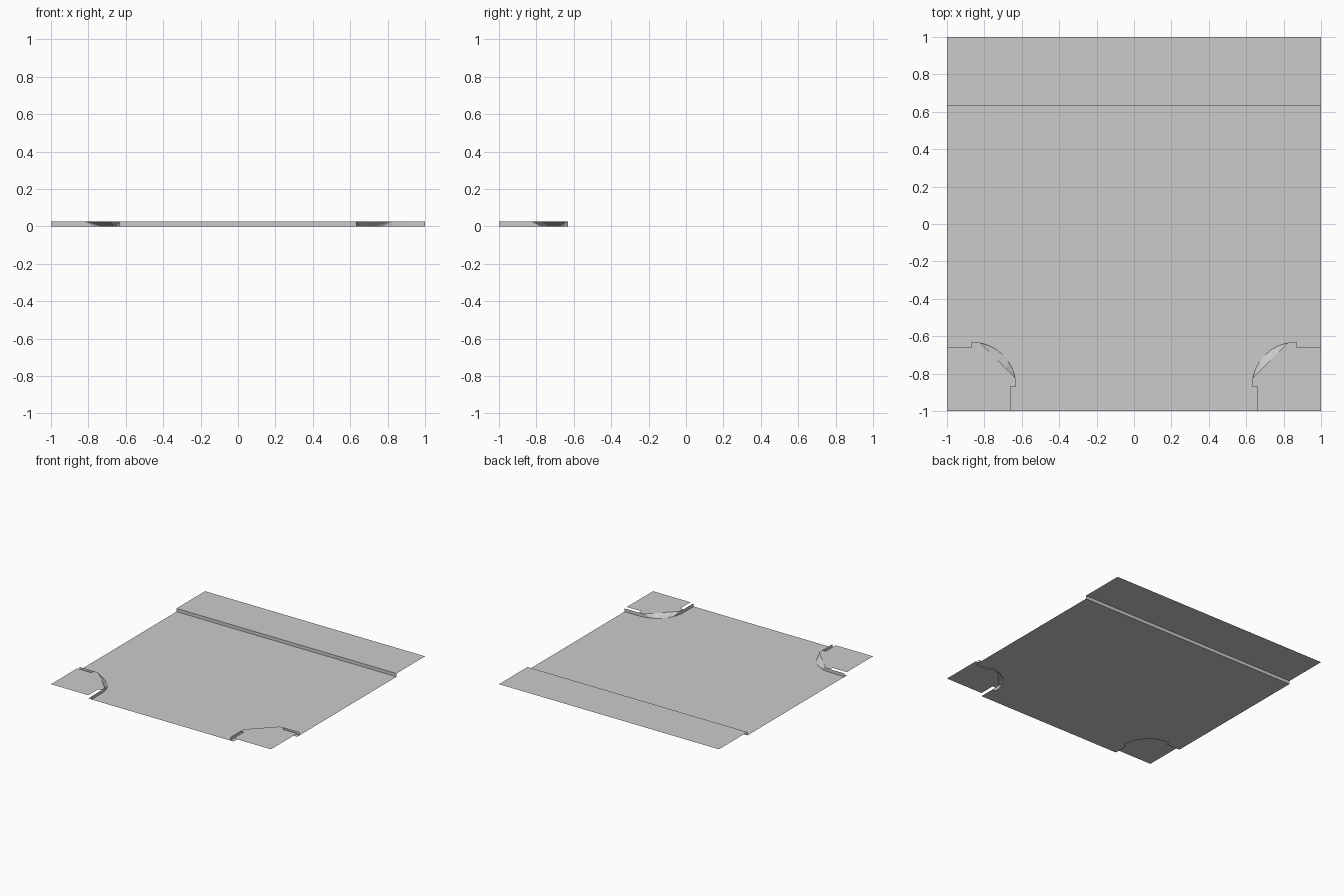
import bpy, math
from mathutils import Vector

if "Cube" in bpy.data.objects:
    bpy.data.objects.remove(bpy.data.objects["Cube"])

H = 0.027            # kerb height
C, R = 0.87, 0.24    # corner arc centre and radius
E, K = 0.66, 0.63    # pavement edge and kerb line

grey = bpy.data.materials.new("concrete_grey")
grey.diffuse_color = (0.6, 0.6, 0.6, 1)
grey.use_nodes = True
grey.node_tree.nodes["Principled BSDF"].inputs["Base Color"].default_value = grey.diffuse_color


def build(name, polys, facing):
    """Open sheet object; every polygon is turned to look along 'facing'."""
    verts, faces, index = [], [], {}
    for poly in polys:
        n = Vector((0, 0, 0))
        for i, p in enumerate(poly):
            n += Vector(p).cross(Vector(poly[(i + 1) % len(poly)]))
        if n.dot(Vector(facing)) < 0:
            poly = poly[::-1]
        face = []
        for p in poly:
            key = tuple(round(c, 5) for c in p)
            if key not in index:
                index[key] = len(verts)
                verts.append(key)
            face.append(index[key])
        faces.append(face)
    me = bpy.data.meshes.new(name)
    me.from_pydata(verts, [], faces)
    me.materials.append(grey)
    ob = bpy.data.objects.new(name, me)
    bpy.context.collection.objects.link(ob)
    return ob


def arc(deg, z, s):
    a = math.radians(deg)
    return (s * (C - R * math.cos(a)), -C + R * math.sin(a), z)


LOW = [24, 34.5, 45, 55.5, 66]    # arc angles where the kerb is dropped


def corner_edge(s):
    """Road outline round one front corner, from the side edge to the front edge."""
    pts = [(s, -E, 0), (s * C, -E, 0)]
    pts += [arc(d, 0, s) for d in [90, 79] + LOW[::-1] + [11, 0]]
    return pts + [(s * E, -C, 0), (s * E, -1, 0)]


# road surface
road = [(-1, K, 0)] + corner_edge(-1) + corner_edge(1)[::-1] + [(1, K, 0)]
build("road", [road], (0, 0, 1))

# back pavement and its straight kerb
build("back_pavement", [[(-1, K, H), (1, K, H), (1, 1, H), (-1, 1, H)]], (0, 0, 1))
build("back_kerb", [[(-1, K, 0), (1, K, 0), (1, K, H), (-1, K, H)]], (0, -1, 0))

for s, side in ((-1, "left"), (1, "right")):
    # corner pavement, cut straight across at the top of the ramp
    top = [(s, -1, H), (s, -E, H), (s * C, -E, H), arc(90, H, s), arc(79, H, s),
           arc(11, H, s), arc(0, H, s), (s * E, -C, H), (s * E, -1, H)]
    build(side + "_pavement", [top], (0, 0, 1))

    # kerb walls on both ends, tapering down to the dropped part
    walls = []
    for path in ([(s, -K), arc(90, 0, s)[:2], arc(79, 0, s)[:2]],
                 [(s * K, -1), arc(0, 0, s)[:2], arc(11, 0, s)[:2]]):
        for a, b in zip(path, path[1:]):
            walls.append([(*a, 0), (*b, 0), (*b, H), (*a, H)])
    for full, low in ((79, 66), (11, 24)):
        walls.append([arc(full, 0, s), arc(low, 0, s), arc(full, H, s)])
    build(side + "_kerb", walls, (-s, 1, 0))

    # dropped-kerb ramp between the straight top edge and the arc
    a, b = Vector(arc(11, H, s)), Vector(arc(79, H, s))
    upper = [tuple(a.lerp(b, i / 4)) for i in range(5)]
    lower = [arc(d, 0, s) for d in LOW]
    ramp = []
    for i in range(4):
        ramp.append([upper[i], upper[i + 1], lower[i]])
        ramp.append([upper[i + 1], lower[i + 1], lower[i]])
    build(side + "_ramp", ramp, (-s, 1, 1))
